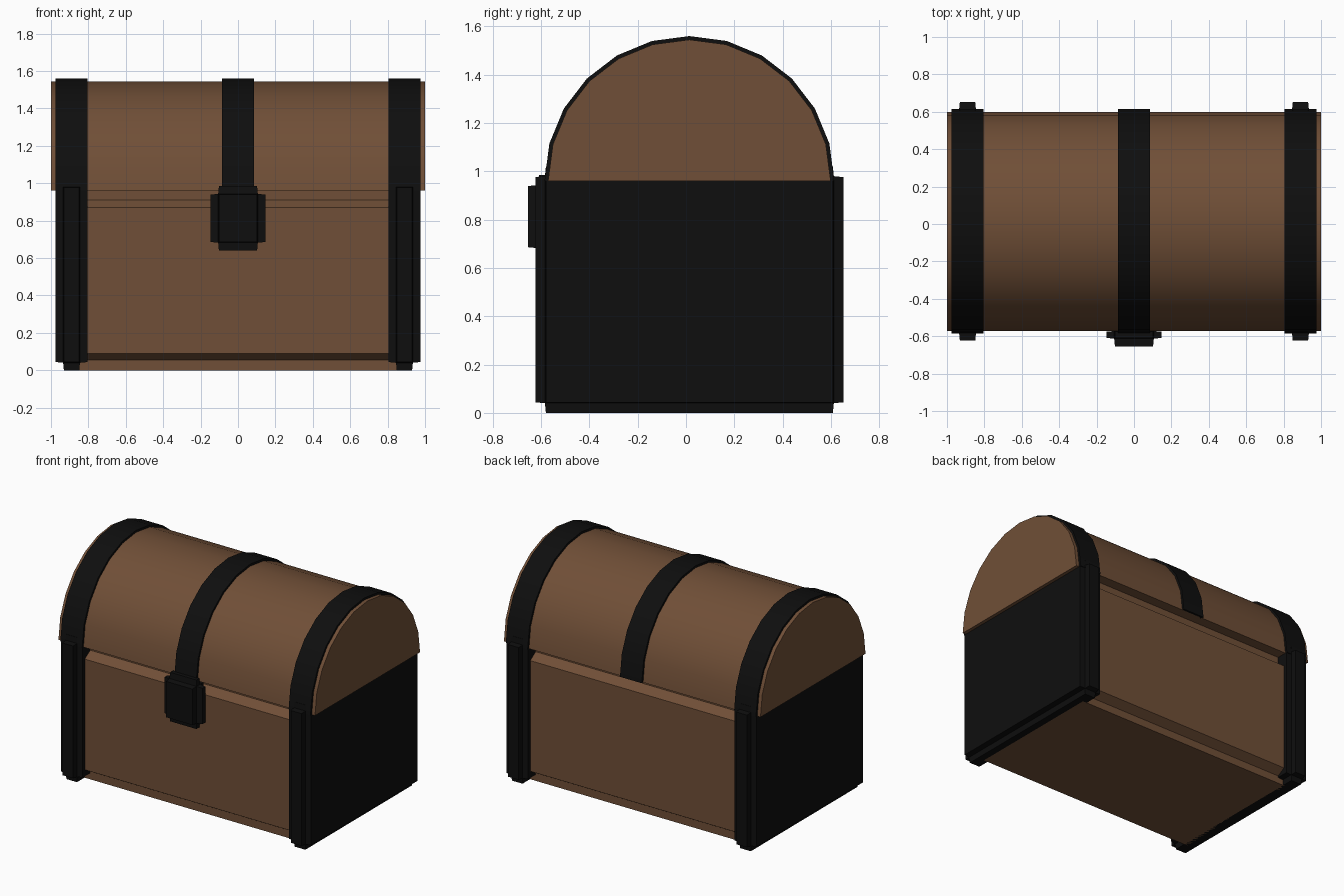
import bpy
import bmesh
from math import sin, cos, pi
from mathutils import Vector

cube = bpy.data.objects.get("Cube")
if cube:
    bpy.data.objects.remove(cube, do_unlink=True)

MID_Y = 0.014    # depth centre of the chest
RIM_Z = 0.96     # height where the lid meets the body


def make_material(name, color):
    mat = bpy.data.materials.new(name)
    mat.use_nodes = True
    mat.diffuse_color = color
    mat.node_tree.nodes["Principled BSDF"].inputs["Base Color"].default_value = color
    return mat


wood = make_material("brown wood", (0.162, 0.078, 0.038, 1))
iron = make_material("black iron", (0.0045, 0.0045, 0.0045, 1))


def finish(bm, name, mat):
    bmesh.ops.recalc_face_normals(bm, faces=bm.faces)
    mesh = bpy.data.meshes.new(name)
    bm.to_mesh(mesh)
    bm.free()
    obj = bpy.data.objects.new(name, mesh)
    bpy.context.collection.objects.link(obj)
    mesh.materials.append(mat)
    bpy.ops.object.select_all(action='DESELECT')
    obj.select_set(True)
    bpy.context.view_layer.objects.active = obj
    bpy.ops.object.shade_smooth_by_angle(angle=pi / 6)
    return obj


def extrude_profile(name, points, x0, x1, mat):
    """Extrude a closed (y, z) outline along x."""
    bm = bmesh.new()
    face = bm.faces.new([bm.verts.new((x0, y, z)) for y, z in points])
    ext = bmesh.ops.extrude_face_region(bm, geom=[face])["geom"]
    verts = [v for v in ext if isinstance(v, bmesh.types.BMVert)]
    bmesh.ops.translate(bm, verts=verts, vec=(x1 - x0, 0, 0))
    return finish(bm, name, mat)


def notched_box(name, lo, hi, depth, taper, mat):
    """Box whose edges are cut back: a core with a raised panel on each side."""
    lo, hi = Vector(lo), Vector(hi)
    center, size = (lo + hi) / 2, hi - lo
    bm = bmesh.new()
    bmesh.ops.create_cube(bm, size=1)
    for v in bm.verts:
        v.co = center + Vector(v.co[i] * (size[i] - 2 * depth) for i in range(3))
    bm.normal_update()
    panels = [(f, f.normal.copy()) for f in bm.faces]
    for face, normal in panels:
        new = bmesh.ops.extrude_discrete_faces(bm, faces=[face])["faces"][0]
        mid = new.calc_center_median()
        for v in new.verts:
            off = v.co - mid
            v.co -= Vector(taper * (1 if c > 0 else -1) if abs(c) > 1e-5 else 0
                           for c in off)
            v.co += normal * depth
    return finish(bm, name, mat)


def arc(radius, steps=12):
    return [(MID_Y - radius * cos(pi * i / steps), RIM_Z + radius * sin(pi * i / steps))
            for i in range(steps + 1)]


# Body: wall with a sloped step at the foot and at the rim
half = [(0.51, 0), (0.51, 0.055), (0.57, 0.09), (0.57, 0.87), (0.51, 0.91), (0.51, RIM_Z)]
outline = [(MID_Y + y, z) for y, z in half] + [(MID_Y - y, z) for y, z in reversed(half)]
extrude_profile("body", outline, -0.88, 0.88, wood)

# Barrel lid
extrude_profile("lid", arc(0.585), -1, 1, wood)

# Lid straps
for name, x in (("right", -0.89), ("middle", 0), ("left", 0.89)):
    extrude_profile(name + "_lid_strap", arc(0.6) + arc(0.57)[::-1],
                    x - 0.085, x + 0.085, iron)

# End frames
for name, x in (("right", -0.89), ("left", 0.89)):
    notched_box(name + "_end_frame", (x - 0.085, -0.624, 0), (x + 0.085, 0.652, 1.02),
                0.04, 0.004, iron)

# Latch
notched_box("latch", (-0.148, -0.655, 0.64), (0.148, -0.53, 0.985), 0.042, 0.004, iron)
